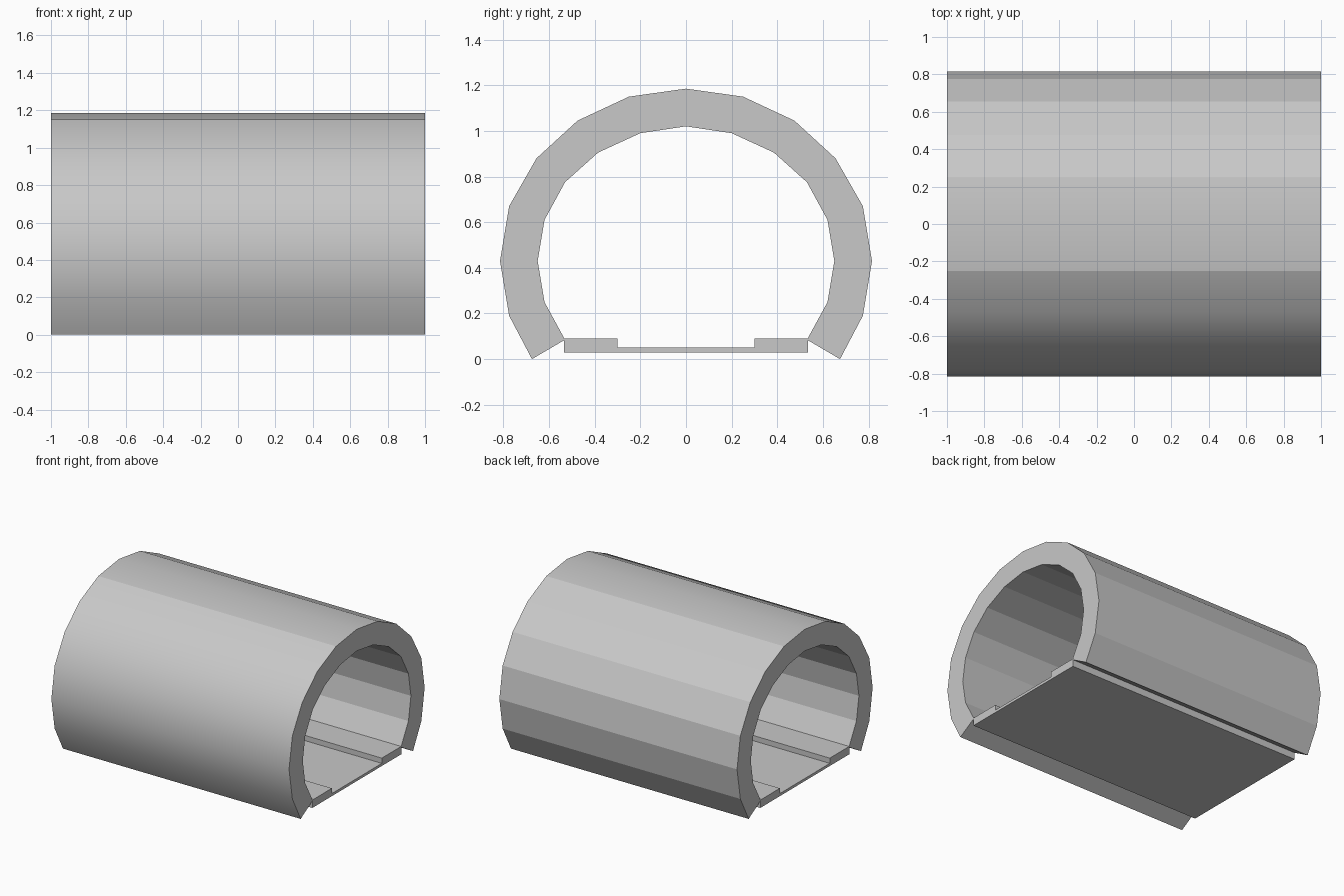
import bpy
import bmesh

cube = bpy.data.objects.get("Cube")
if cube:
    bpy.data.objects.remove(cube, do_unlink=True)

HALF_LENGTH = 1.0

# Single concrete colour
concrete = bpy.data.materials.new("concrete grey")
concrete.use_nodes = True
GREY = (0.58, 0.58, 0.58, 1)
concrete.diffuse_color = GREY
concrete.node_tree.nodes["Principled BSDF"].inputs["Base Color"].default_value = GREY


def mirrored(half):
    """Full outline from -y to +y, given the +y half starting at the apex."""
    return [(-y, z) for y, z in reversed(half[1:])] + half


def extrude_profile(name, profile, is_soft=None):
    """Extrude a (y, z) outline along x; is_soft picks smooth lengthwise edges."""
    bm = bmesh.new()
    near = [bm.verts.new((-HALF_LENGTH, y, z)) for y, z in profile]
    cap = bm.faces.new(near)
    result = bmesh.ops.extrude_face_region(bm, geom=[cap], use_keep_orig=True)
    moved = [v for v in result["geom"] if isinstance(v, bmesh.types.BMVert)]
    bmesh.ops.translate(bm, verts=moved, vec=(2 * HALF_LENGTH, 0, 0))
    bmesh.ops.recalc_face_normals(bm, faces=bm.faces)
    for edge in bm.edges:
        a, b = edge.verts
        lengthwise = abs(a.co.x - b.co.x) > HALF_LENGTH
        edge.smooth = bool(is_soft and lengthwise and is_soft(a.co.y, a.co.z))
    for face in bm.faces:
        face.smooth = any(e.smooth for e in face.edges)
    mesh = bpy.data.meshes.new(name)
    bm.to_mesh(mesh)
    bm.free()
    mesh.materials.append(concrete)
    obj = bpy.data.objects.new(name, mesh)
    bpy.context.collection.objects.link(obj)
    return obj


# Tunnel wall: faceted lining and back, rounded crown and front
outer = mirrored([(0, 1.185), (0.25, 1.15), (0.475, 1.045), (0.655, 0.88),
                  (0.775, 0.67), (0.815, 0.43), (0.775, 0.19), (0.675, 0)])
inner = mirrored([(0, 1.02), (0.2, 0.99), (0.385, 0.905), (0.53, 0.775),
                  (0.62, 0.61), (0.65, 0.43), (0.62, 0.25), (0.53, 0.085)])


def soft_outer_edge(y, z):
    crown = abs(y) < 0.01 and z > 1.1
    front = y < -0.4 and 0.1 < z and any(
        abs(y - p) + abs(z - q) < 0.001 for p, q in outer)
    return crown or front


extrude_profile("tunnel_wall", outer + inner[::-1], soft_outer_edge)

# Floor slab with a shallow channel between two raised walkways
floor = mirrored([(0, 0.05), (0.3, 0.05), (0.3, 0.09), (0.535, 0.09), (0.535, 0.03)])
extrude_profile("floor_slab", floor)
